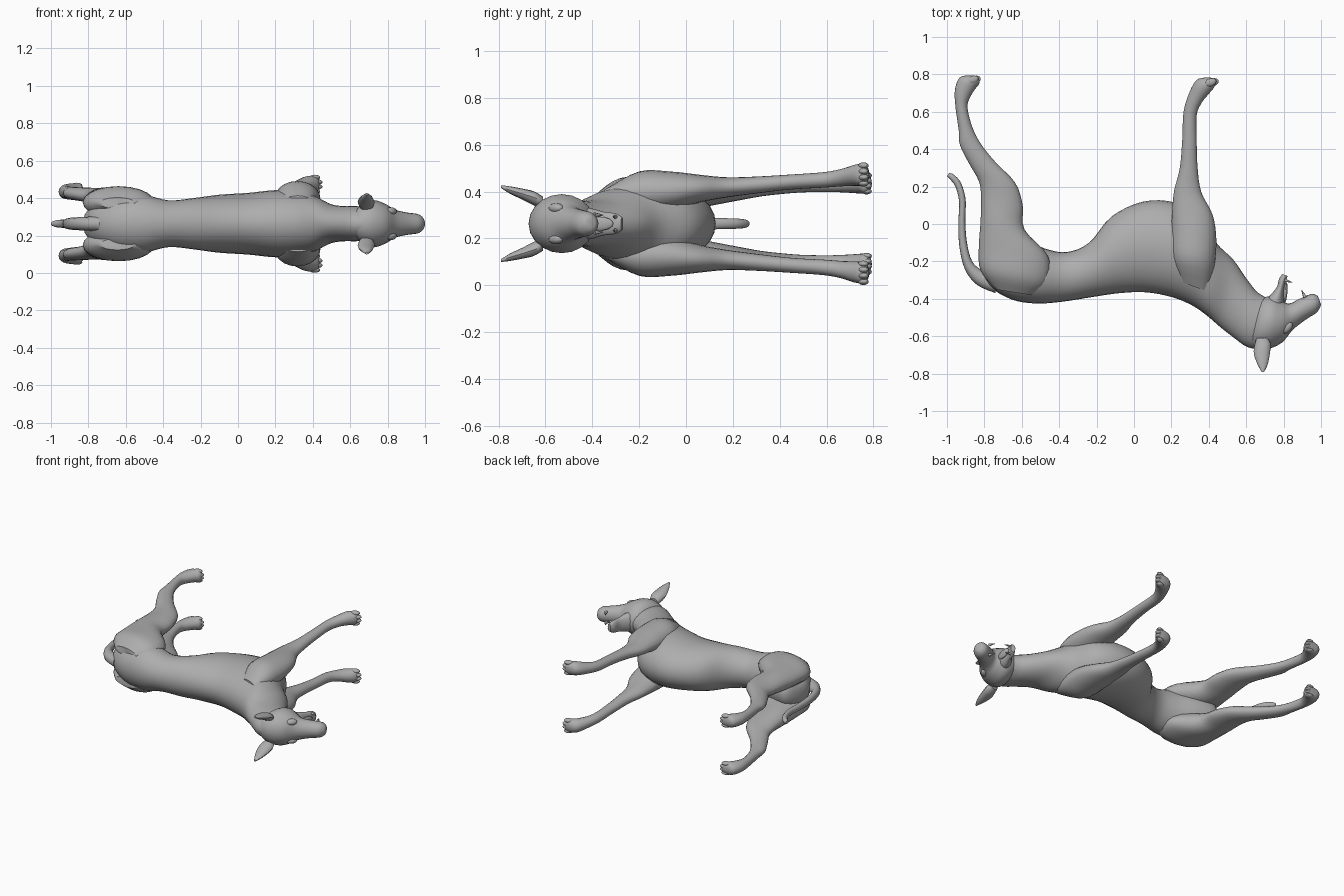
import bpy, bmesh, math
from mathutils import Vector

MID = 0.263   # height of the animal's symmetry plane (it lies on its side)

fur = bpy.data.materials.new("grey")
fur.diffuse_color = (0.42, 0.42, 0.42, 1)


def spline(rows, steps):
    """Catmull-Rom interpolation through rows of numbers."""
    out = []
    for i in range(len(rows) - 1):
        a, b = rows[max(i - 1, 0)], rows[i]
        c, d = rows[i + 1], rows[min(i + 2, len(rows) - 1)]
        for k in range(steps):
            t = k / steps
            out.append([0.5 * (2 * q + (r - p) * t + (2 * p - 5 * q + 4 * r - s) * t * t
                               + (3 * q - p - 3 * r + s) * t ** 3)
                        for p, q, r, s in zip(a, b, c, d)])
    return out + [list(rows[-1])]


def finish(name, bm):
    bmesh.ops.recalc_face_normals(bm, faces=bm.faces[:])
    me = bpy.data.meshes.new(name)
    bm.to_mesh(me)
    bm.free()
    me.materials.append(fur)
    ob = bpy.data.objects.new(name, me)
    bpy.context.collection.objects.link(ob)
    bpy.ops.object.select_all(action='DESELECT')
    ob.select_set(True)
    bpy.context.view_layer.objects.active = ob
    bpy.ops.object.shade_smooth_by_angle(angle=math.radians(45))
    return ob


def loft(name, rows, side=1, sides=20, steps=4):
    """Each row: one edge x,y, opposite edge x,y, half width, offset from the mid plane."""
    bm = bmesh.new()
    rings = []
    for ax, ay, bx, by, w, off in spline(rows, steps):
        a, b = Vector((ax, ay, 0)), Vector((bx, by, 0))
        mid, half = (a + b) / 2, (a - b) / 2
        mid.z = MID + side * off
        rings.append([bm.verts.new(mid + half * math.cos(t) + Vector((0, 0, w * math.sin(t))))
                      for t in (2 * math.pi * k / sides for k in range(sides))])
    for r, s in zip(rings, rings[1:]):
        for k in range(sides):
            n = (k + 1) % sides
            bm.faces.new((r[k], r[n], s[n], s[k]))
    bm.faces.new(rings[0])
    bm.faces.new(rings[-1])
    return finish(name, bm)


def blob(name, pos, size, turn=0):
    """Ellipsoid turned about z."""
    bm = bmesh.new()
    bmesh.ops.create_uvsphere(bm, u_segments=12, v_segments=8, radius=1)
    ob = finish(name, bm)
    ob.location, ob.scale, ob.rotation_euler = pos, size, (0, 0, turn)
    return ob


def cone(name, base, tip, radius):
    base, tip = Vector(base), Vector(tip)
    bm = bmesh.new()
    bmesh.ops.create_cone(bm, cap_ends=True, segments=8, radius1=radius, radius2=0.001,
                          depth=(tip - base).length)
    ob = finish(name, bm)
    ob.location = (base + tip) / 2
    ob.rotation_euler = (tip - base).to_track_quat('Z', 'Y').to_euler()
    return ob


# Torso and neck, from rump to nape
loft("torso", [
    (-.825, -.23, -.81, -.15, .05, 0), (-.77, -.335, -.75, -.05, .12, 0),
    (-.65, -.405, -.62, -.07, .16, 0), (-.52, -.425, -.48, -.13, .155, 0),
    (-.38, -.415, -.36, -.15, .125, 0), (-.22, -.39, -.24, -.10, .138, 0),
    (-.08, -.37, -.12, .04, .155, 0), (.06, -.365, .05, .12, .165, 0),
    (.20, -.39, .22, .115, .18, 0), (.31, -.435, .36, .04, .17, 0),
    (.39, -.49, .44, -.10, .145, 0), (.46, -.55, .53, -.19, .105, 0),
    (.53, -.605, .60, -.29, .094, 0), (.60, -.655, .655, -.36, .094, 0),
    (.66, -.67, .70, -.39, .09, 0)], sides=28)

# Head: skull tapering into the upper muzzle
loft("head", [
    (.60, -.63, .66, -.40, .06, 0), (.64, -.665, .70, -.39, .11, 0),
    (.71, -.67, .745, -.39, .126, 0), (.79, -.635, .79, -.41, .105, 0),
    (.85, -.565, .83, -.425, .075, 0), (.92, -.51, .885, -.40, .06, 0),
    (.975, -.475, .945, -.375, .052, 0), (.995, -.445, .975, -.38, .036, 0),
    (1.0, -.43, .985, -.39, .02, 0)])

# Open lower jaw, with the tongue lying in it
loft("lower_jaw", [
    (.67, -.45, .79, -.50, .07, 0), (.715, -.395, .80, -.42, .066, 0),
    (.762, -.34, .80, -.36, .05, 0), (.775, -.295, .812, -.305, .044, 0),
    (.792, -.268, .822, -.278, .028, 0)])
blob("tongue", (.808, -.37, MID), (.012, .06, .03), -.1)

# Tail, curling away at the tip
loft("tail", [
    (-.74, -.37, -.76, -.27, .04, 0), (-.84, -.325, -.81, -.25, .036, 0),
    (-.905, -.24, -.865, -.20, .033, 0), (-.935, -.11, -.893, -.10, .028, 0),
    (-.938, .02, -.902, .02, .025, 0), (-.935, .12, -.90, .13, .024, 0),
    (-.955, .20, -.925, .22, .022, 0), (-.985, .24, -.965, .265, .018, 0),
    (-1.0, .255, -.99, .272, .010, 0)], sides=12)

foreleg = [
    (.25, -.31, .39, -.36, .03, .12), (.20, -.18, .43, -.22, .088, .135),
    (.20, -.04, .44, -.08, .082, .14), (.205, .08, .42, .05, .058, .15),
    (.215, .18, .36, .17, .043, .155), (.245, .30, .34, .30, .036, .165),
    (.258, .45, .335, .45, .032, .178), (.265, .60, .335, .58, .033, .187),
    (.297, .705, .36, .645, .038, .198), (.335, .77, .395, .69, .046, .207),
    (.385, .783, .425, .725, .045, .209), (.425, .78, .44, .755, .03, .209)]
hindleg = [
    (-.74, -.35, -.55, -.38, .03, .11), (-.82, -.25, -.46, -.31, .083, .112),
    (-.83, -.13, -.46, -.17, .082, .117), (-.82, .02, -.585, -.03, .07, .125),
    (-.818, .15, -.595, .10, .055, .135), (-.83, .23, -.635, .22, .046, .145),
    (-.88, .32, -.74, .33, .038, .155), (-.93, .42, -.82, .43, .034, .162),
    (-.937, .50, -.865, .52, .032, .166), (-.955, .63, -.89, .62, .034, .169),
    (-.957, .72, -.88, .67, .039, .171), (-.93, .785, -.85, .72, .044, .172),
    (-.875, .793, -.83, .745, .042, .172), (-.845, .792, -.825, .768, .028, .172)]

for side, label in ((1, "upper"), (-1, "lower")):
    loft("foreleg_" + label, foreleg, side)
    loft("hindleg_" + label, hindleg, side)

    # Four toes on each paw
    for k in range(4):
        spread = (k - 1.5) * 0.025
        back = 0.012 * (abs(k - 1.5) > 1)
        blob("front_toe_" + label, (.422 - back, .757, MID + side * (.21 + spread)),
             (.032, .021, .0145), .35)
        blob("hind_toe_" + label, (-.85 - back, .771, MID + side * (.172 + spread * .9)),
             (.032, .021, .0135), .35)

    # Pointed ear, flattened and leaning outward
    loft("ear_" + label, [
        (.655, -.61, .715, -.61, .025, .09), (.642, -.66, .73, -.64, .030, .108),
        (.642, -.70, .727, -.69, .024, .125), (.66, -.75, .715, -.75, .016, .143),
        (.682, -.79, .696, -.79, .006, .158)], side, sides=12)

    # Canine teeth and brow
    cone("upper_tooth_" + label, (.915, -.392, MID + side * .038), (.895, -.352, MID + side * .036), .011)
    cone("lower_tooth_" + label, (.802, -.30, MID + side * .028), (.846, -.312, MID + side * .03), .010)
    blob("brow_" + label, (.815, -.555, MID + side * .066), (.04, .026, .022), .75)
